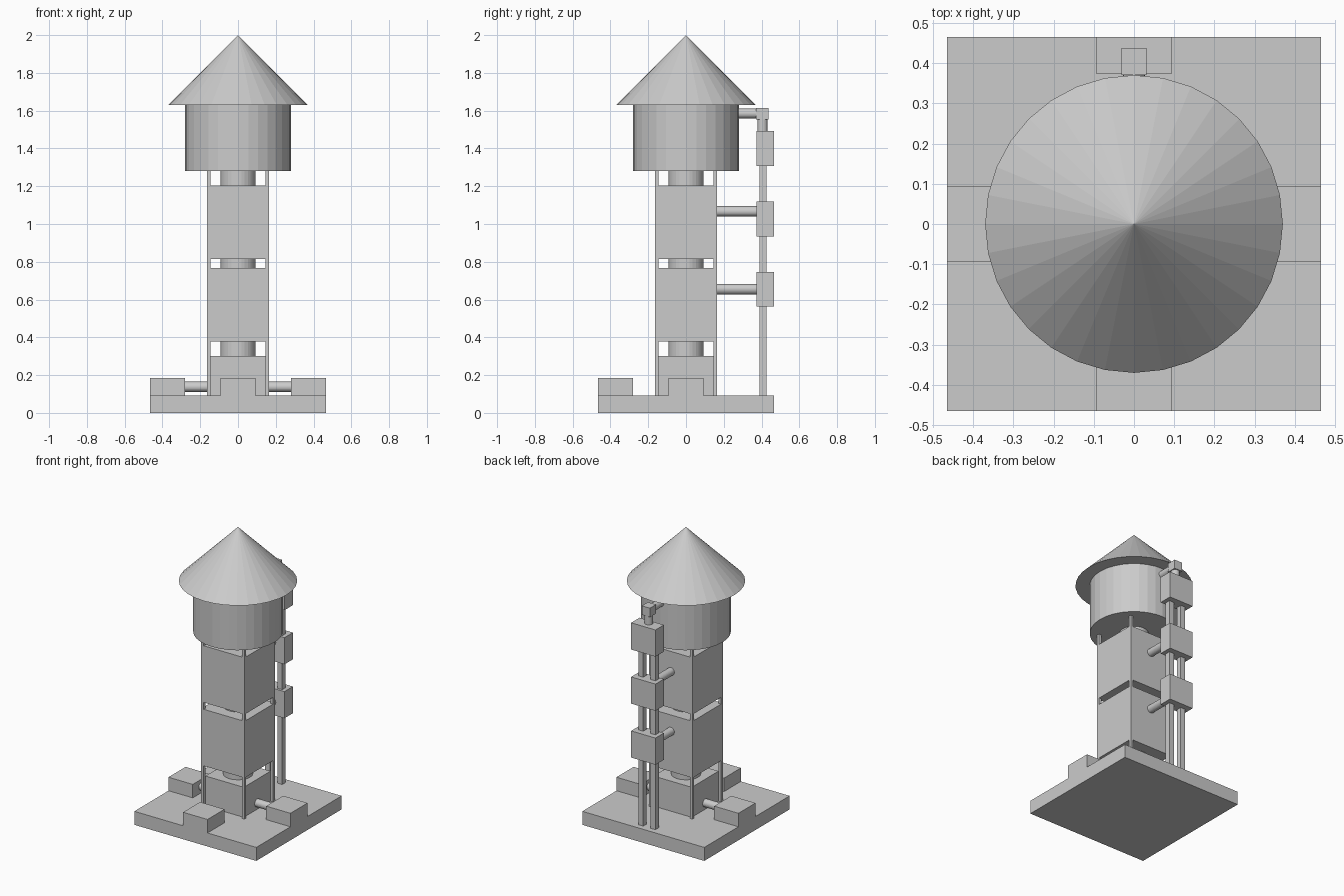
import bpy
import math

cube = bpy.data.objects.get("Cube")
if cube:
    bpy.data.objects.remove(cube, do_unlink=True)

# Single flat colour
grey = bpy.data.materials.new("plain_grey")
grey.use_nodes = True
colour = (0.6, 0.6, 0.6, 1)
grey.diffuse_color = colour
grey.node_tree.nodes["Principled BSDF"].inputs["Base Color"].default_value = colour


def finish(name):
    obj = bpy.context.object
    obj.name = name
    obj.data.materials.append(grey)
    return obj


def box(name, x, y, z):
    """Box from (low, high) ranges on each axis."""
    ranges = (x, y, z)
    bpy.ops.mesh.primitive_cube_add(size=1, location=[(a + b) / 2 for a, b in ranges])
    obj = finish(name)
    obj.scale = [b - a for a, b in ranges]
    bpy.ops.object.transform_apply(location=False, rotation=False, scale=True)
    return obj


def cylinder(name, centre, radius, length, rotation=(0, 0, 0)):
    bpy.ops.mesh.primitive_cylinder_add(vertices=32, radius=radius, depth=length,
                                        location=centre, rotation=rotation)
    return finish(name)


ALONG_X = (0, math.pi / 2, 0)
ALONG_Y = (math.pi / 2, 0, 0)
HALF = 0.465      # half width of the base
TOP = 0.093       # top of the base
BODY = 0.165      # half width of the tower

# Base slab with raised blocks on three sides
box("base", (-HALF, HALF), (-HALF, HALF), (0, TOP))
block_z = (TOP, 0.186)
box("front_block", (-0.093, 0.093), (-HALF, -0.28), block_z)
for side, s in (("left", 1), ("right", -1)):
    box(side + "_block", sorted((s * 0.28, s * HALF)), (-0.093, 0.093), block_z)
    cylinder(side + "_pipe", (s * 0.212, 0, 0.138), 0.027, 0.14, ALONG_X)

# Tower core, body sections and corner legs
box("tower_foot", (-0.146, 0.146), (-0.146, 0.146), (TOP, 0.3))
cylinder("tower_core", (0, 0, 0.79), 0.093, 0.98)
for name, z in (("lower_body", (0.377, 0.767)), ("upper_body", (0.814, 1.205))):
    box(name, (-BODY, BODY), (-BODY, BODY), z)
for side, sx in (("left", 1), ("right", -1)):
    for end, sy in (("front", -1), ("back", 1)):
        box(f"{end}_{side}_leg", sorted((sx * 0.146, sx * BODY)),
            sorted((sy * 0.146, sy * BODY)), (TOP, 1.28))

# Tank and conical roof
cylinder("tank", (0, 0, 1.455), 0.28, 0.35)
bpy.ops.mesh.primitive_cone_add(vertices=32, radius1=0.37, radius2=0, depth=0.37,
                                location=(0, 0, 1.815))
finish("roof")

# Rear riser: two rods carrying three boxes
for side, s in (("left", 1), ("right", -1)):
    box(side + "_riser_rod", sorted((s * 0.028, s * 0.065)), (0.389, 0.426), (TOP, 1.4))
for name, z in (("lower", 0.655), ("middle", 1.027), ("upper", 1.4)):
    box(name + "_riser_box", (-0.093, 0.093), (0.373, HALF), (z - 0.092, z + 0.092))

# Pipes joining the riser to the tower and tank
for name, z in (("lower", 0.655), ("middle", 1.067)):
    cylinder(name + "_riser_pipe", (0, 0.27, z), 0.027, 0.22, ALONG_Y)
cylinder("tank_pipe", (0, 0.32, 1.585), 0.026, 0.12, ALONG_Y)
box("pipe_elbow", (-0.031, 0.031), (0.37, 0.437), (1.553, 1.615))
cylinder("elbow_pipe", (0, 0.405, 1.52), 0.027, 0.08)
